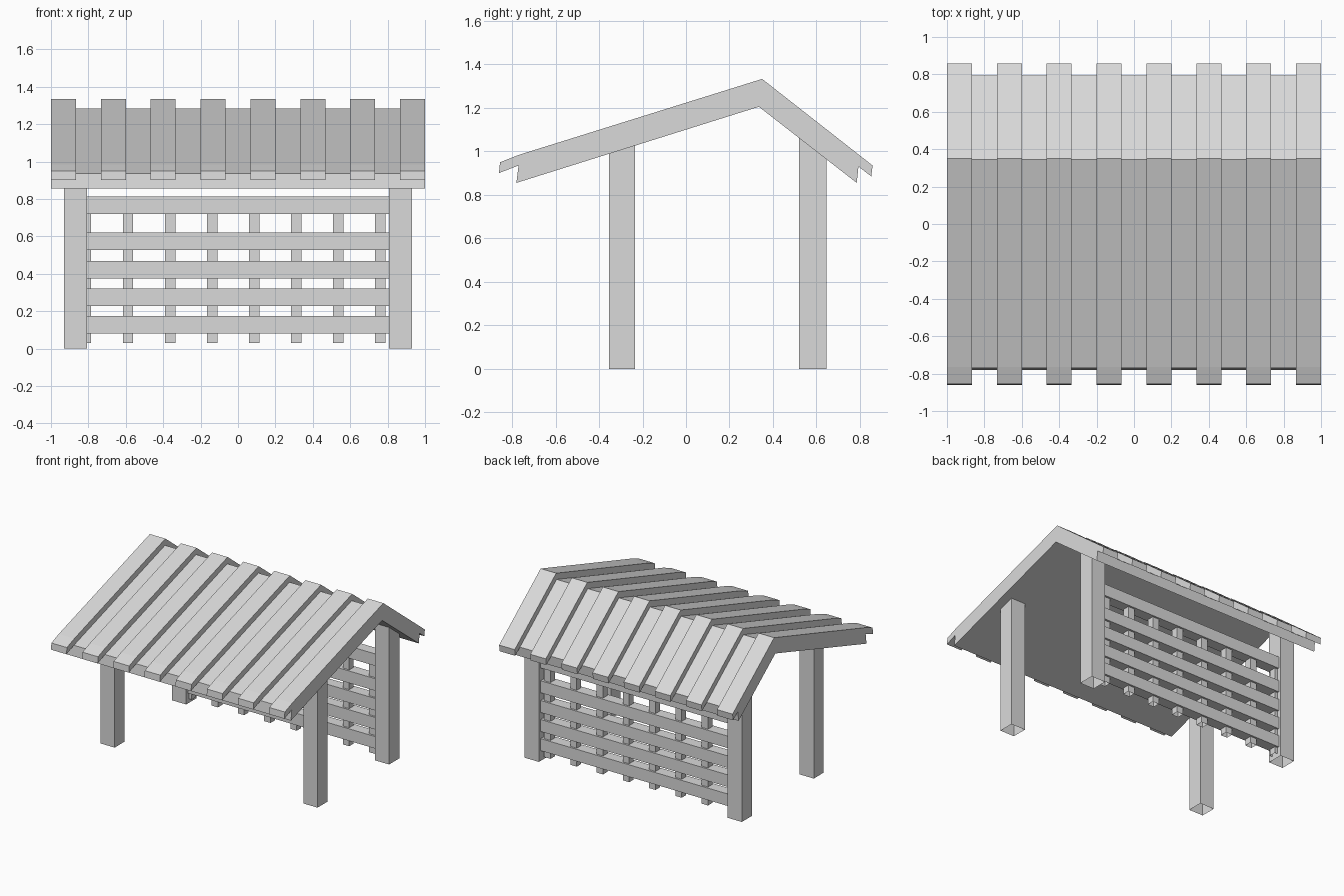
import bpy, bmesh

default = bpy.data.objects.get("Cube")
if default:
    bpy.data.objects.remove(default, do_unlink=True)

GREY = (0.7, 0.7, 0.7, 1.0)
wood = bpy.data.materials.new("light_grey_wood")
wood.use_nodes = True
wood.diffuse_color = GREY
wood.node_tree.nodes["Principled BSDF"].inputs["Base Color"].default_value = GREY


def extrude(name, profile, x0, x1, open_bottom=False):
    """Prism from a (y, z) profile between two x positions."""
    bm = bmesh.new()
    face = bm.faces.new([bm.verts.new((x0, y, z)) for y, z in profile])
    ext = bmesh.ops.extrude_face_region(bm, geom=[face], use_keep_orig=True)
    moved = [g for g in ext["geom"] if isinstance(g, bmesh.types.BMVert)]
    bmesh.ops.translate(bm, verts=moved, vec=(x1 - x0, 0, 0))
    bmesh.ops.recalc_face_normals(bm, faces=bm.faces)
    if open_bottom:
        low = min(z for y, z in profile)
        under = [f for f in bm.faces
                 if all(abs(v.co.z - low) < 1e-4 for v in f.verts)]
        bmesh.ops.delete(bm, geom=under, context="FACES")
    mesh = bpy.data.meshes.new(name)
    bm.to_mesh(mesh)
    bm.free()
    mesh.materials.append(wood)
    obj = bpy.data.objects.new(name, mesh)
    bpy.context.collection.objects.link(obj)
    return obj


def rect(y0, y1, z0, z1):
    return [(y0, z0), (y1, z0), (y1, z1), (y0, z1)]


# Roof deck: a bent slab across the full width
deck = [(-0.78, 0.855), (0.335, 1.205), (0.785, 0.855),
        (0.793, 0.93), (0.345, 1.283), (-0.77, 0.935)]
extrude("roof_deck", deck, -1, 1)

# Raised roof planks, overhanging the deck at both eaves
plank = [(-0.86, 0.9), (-0.77, 0.935), (0.345, 1.283), (0.793, 0.93),
         (0.852, 0.885), (0.858, 0.935), (0.35, 1.333),
         (-0.765, 0.985), (-0.855, 0.95)]
width = 2 / 15
for i in range(8):
    x = -1 + 2 * i * width
    extrude(f"roof_plank_{i + 1}", plank, x, x + width)

# Four posts with tops cut to the roof slope, hollow underneath
front_post = [(-0.355, 0), (-0.235, 0), (-0.235, 1.03), (-0.355, 0.993)]
back_post = [(0.52, 0), (0.645, 0), (0.645, 0.968), (0.52, 1.065)]
for side, x in (("right", -0.93), ("left", 0.808)):
    extrude(f"front_{side}_post", front_post, x, x + 0.122, True)
    extrude(f"back_{side}_post", back_post, x, x + 0.122, True)

# Back lattice: horizontal rails threaded by thin upright slats
for i, z in enumerate((0.08, 0.228, 0.375, 0.528, 0.72)):
    extrude(f"lattice_rail_{i + 1}", rect(0.54, 0.625, z, z + 0.093), -0.82, 0.82)
for i in range(8):
    x = -0.84 + 0.2248 * i
    extrude(f"lattice_slat_{i + 1}", rect(0.555, 0.61, 0.03, 0.76), x, x + 0.055, True)
